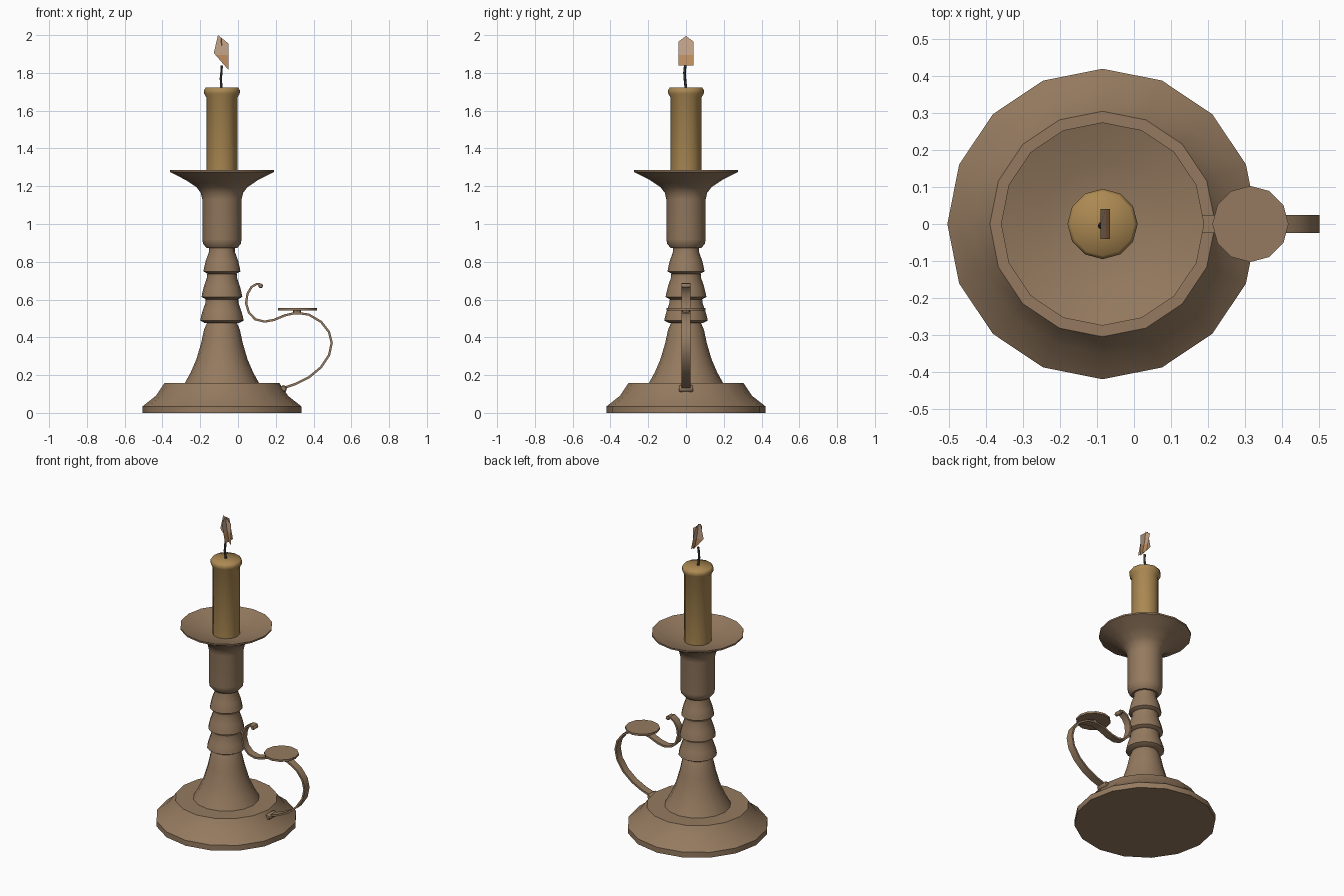
import bpy, bmesh, math
from mathutils import Vector

if "Cube" in bpy.data.objects:
    bpy.data.objects.remove(bpy.data.objects["Cube"])

AXIS = -0.085  # x of the candlestick's axis


def material(name, color):
    m = bpy.data.materials.new(name)
    m.use_nodes = True
    m.diffuse_color = (*color, 1)
    m.node_tree.nodes["Principled BSDF"].inputs["Base Color"].default_value = (*color, 1)
    return m


BRONZE = material("aged_bronze", (0.30, 0.195, 0.115))
WAX = material("golden_wax", (0.41, 0.25, 0.085))
WICK = material("burnt_wick", (0.07, 0.06, 0.05))
FLAME = material("pale_flame", (0.56, 0.37, 0.25))
EMBER = material("orange_flame", (0.52, 0.27, 0.12))


def finish(bm, name, mats, angle=35):
    me = bpy.data.meshes.new(name)
    bm.to_mesh(me)
    bm.free()
    ob = bpy.data.objects.new(name, me)
    bpy.context.collection.objects.link(ob)
    for m in mats:
        me.materials.append(m)
    if angle:
        bpy.ops.object.select_all(action="DESELECT")
        ob.select_set(True)
        bpy.context.view_layer.objects.active = ob
        bpy.ops.object.shade_smooth_by_angle(angle=math.radians(angle))
    return ob


def lathe(name, profile, mat, sides=16, x=AXIS, angle=35):
    """Spin a (radius, height) profile; radius 0 closes an end."""
    bm = bmesh.new()
    rings = []
    for r, z in profile:
        n = sides if r > 0 else 1
        rings.append([bm.verts.new((x + r * math.cos(math.tau * i / sides),
                                    r * math.sin(math.tau * i / sides), z)) for i in range(n)])
    for a, b in zip(rings, rings[1:]):
        for i in range(sides):
            j = (i + 1) % sides
            quad = [a[i % len(a)], a[j % len(a)], b[j % len(b)], b[i % len(b)]]
            bm.faces.new(list(dict.fromkeys(quad)))
    bmesh.ops.recalc_face_normals(bm, faces=bm.faces)
    return finish(bm, name, [mat], angle)


def sweep(name, path, section, mat):
    """Sweep a (side, across) section along a path lying near the xz plane."""
    bm = bmesh.new()
    pts = [Vector(p) for p in path]
    rings = []
    for i, p in enumerate(pts):
        t = (pts[min(i + 1, len(pts) - 1)] - pts[max(i - 1, 0)]).normalized()
        across = t.cross(Vector((0, 1, 0))).normalized()
        rings.append([bm.verts.new(p + Vector((0, s, 0)) + across * c) for s, c in section])
    n = len(section)
    for a, b in zip(rings, rings[1:]):
        for i in range(n):
            bm.faces.new((a[i], a[(i + 1) % n], b[(i + 1) % n], b[i]))
    bm.faces.new(rings[0])
    bm.faces.new(rings[-1])
    bmesh.ops.recalc_face_normals(bm, faces=bm.faces)
    return finish(bm, name, [mat])


# Stepped base plate and the turned stem
lathe("base", [(0, 0), (0.42, 0), (0.42, 0.035), (0.35, 0.09), (0.305, 0.157), (0, 0.157)], BRONZE, angle=28)
lathe("stem_cone", [(0.198, 0.155), (0.165, 0.215), (0.135, 0.285), (0.11, 0.37),
                    (0.095, 0.44), (0.08, 0.475), (0, 0.475)], BRONZE)
for i, (z, r, top_r, h) in enumerate([(0.475, 0.115, 0.088, 0.125), (0.6, 0.108, 0.08, 0.135),
                                      (0.735, 0.098, 0.068, 0.14)]):
    lathe(f"stem_ring_{i + 1}", [(0, z), (r - 0.025, z), (r, z + 0.014), (r - 0.004, z + 0.035),
                                (r - 0.012, z + h * 0.5), (top_r, z + h * 0.85),
                                (top_r, z + h), (0, z + h)], BRONZE)

# Candle cup flaring into the drip dish
lathe("cup_and_dish", [(0, 0.87), (0.08, 0.872), (0.1, 0.895), (0.104, 0.92), (0.104, 1.13),
                       (0.112, 1.165), (0.135, 1.195), (0.19, 1.232), (0.275, 1.275),
                       (0.275, 1.285), (0.17, 1.25), (0.08, 1.232), (0, 1.232)], BRONZE)

# Candle with a softened lip
lathe("candle", [(0, 1.2), (0.082, 1.2), (0.082, 1.67), (0.094, 1.69), (0.095, 1.708),
                 (0.086, 1.722), (0, 1.722)], WAX, sides=12, angle=80)

# Bent wick
wick_section = [(0.007 * math.cos(math.tau * i / 6), 0.007 * math.sin(math.tau * i / 6)) for i in range(6)]
sweep("wick", [(AXIS - 0.002, 0, 1.71), (AXIS - 0.006, -0.006, 1.77),
               (AXIS - 0.003, -0.008, 1.8), (AXIS - 0.001, -0.004, 1.84)], wick_section, WICK)


# Flame made of two crossed sheets, orange near the bottom
def flame_sheet(name, corners):
    bm = bmesh.new()
    bm.faces.new([bm.verts.new(c) for c in corners])
    bmesh.ops.bisect_plane(bm, geom=bm.verts[:] + bm.edges[:] + bm.faces[:],
                           plane_co=(0, 0, 1.895), plane_no=(0, 0, 1))
    for f in bm.faces:
        f.material_index = int(f.calc_center_median().z < 1.895)
    finish(bm, name, [FLAME, EMBER], angle=0)


flame_sheet("flame_lengthwise", [(-0.128, 0, 1.905), (-0.05, 0, 1.815), (-0.05, 0, 1.955), (-0.106, 0, 2.0)])
flame_sheet("flame_crosswise", [(-0.065, -0.04, 1.838), (-0.065, 0.04, 1.838),
                                (-0.09, 0.04, 1.965), (-0.09, 0, 1.995), (-0.09, -0.04, 1.965)])

# Ribbon handle: curl beside the stem, then a loop down to the base
handle_path = [(0.125, 0.667), (0.122, 0.68), (0.1, 0.683), (0.072, 0.667), (0.05, 0.63),
               (0.043, 0.58), (0.058, 0.53), (0.092, 0.495), (0.14, 0.483), (0.19, 0.492),
               (0.25, 0.517), (0.31, 0.53), (0.375, 0.52), (0.44, 0.482), (0.482, 0.428),
               (0.496, 0.37), (0.482, 0.305), (0.438, 0.24), (0.375, 0.188), (0.305, 0.153), (0.235, 0.13)]
ribbon = [(-0.024, -0.006), (0.024, -0.006), (0.024, 0.006), (-0.024, 0.006)]
sweep("handle", [(x, 0, z) for x, z in handle_path], ribbon, BRONZE)

# Rolled ends of the handle
for name, (x, z), r, half in [("handle_curl_tip", (0.12, 0.673), 0.013, 0.024),
                              ("handle_foot", (0.24, 0.128), 0.019, 0.038)]:
    roll = lathe(name, [(0, -half), (r * 0.7, -half), (r, -half * 0.8), (r, half * 0.8),
                        (r * 0.7, half), (0, half)], BRONZE, sides=8, x=0, angle=50)
    roll.rotation_euler.x = math.radians(90)
    roll.location = (x, 0, z)

# Thumb rest
lathe("thumb_rest", [(0, 0.543), (0.103, 0.543), (0.103, 0.556), (0, 0.556)], BRONZE, sides=12, x=0.315)
lathe("thumb_rest_post", [(0, 0.522), (0.022, 0.522), (0.022, 0.545), (0, 0.545)], BRONZE, sides=8, x=0.312)
